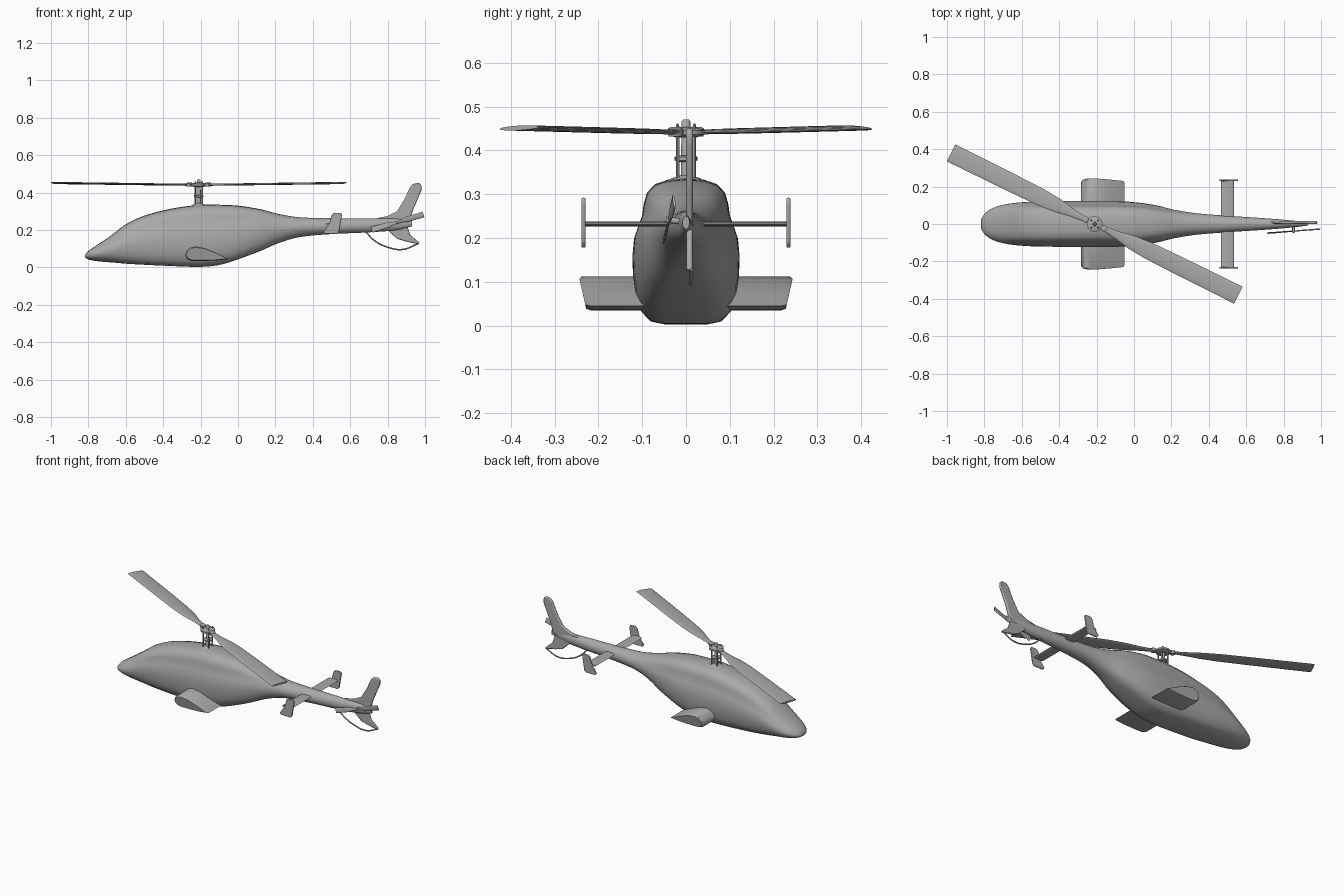
import bpy, bmesh
from math import sin, cos, pi, radians
from mathutils import Vector, Matrix

cube = bpy.data.objects.get("Cube")
if cube:
    bpy.data.objects.remove(cube, do_unlink=True)

grey = bpy.data.materials.new("plain grey")
grey.use_nodes = True
tone = (0.4, 0.4, 0.4, 1)
grey.diffuse_color = tone
grey.node_tree.nodes["Principled BSDF"].inputs["Base Color"].default_value = tone


def finish(name, bm, angle=40, mirror=False, bevel=0):
    bmesh.ops.recalc_face_normals(bm, faces=bm.faces)
    mesh = bpy.data.meshes.new(name)
    bm.to_mesh(mesh)
    bm.free()
    ob = bpy.data.objects.new(name, mesh)
    bpy.context.collection.objects.link(ob)
    mesh.materials.append(grey)
    bpy.ops.object.select_all(action='DESELECT')
    ob.select_set(True)
    bpy.context.view_layer.objects.active = ob
    bpy.ops.object.shade_smooth_by_angle(angle=radians(angle))
    if bevel:
        mod = ob.modifiers.new("soft edge", 'BEVEL')
        mod.width, mod.segments = bevel, 2
    if mirror:
        mod = ob.modifiers.new("mirror", 'MIRROR')
        mod.use_axis = (False, True, False)
    return ob


def add_loft(bm, rings):
    """Skin a list of equal closed rings and cap both ends."""
    loops = [[bm.verts.new(p) for p in ring] for ring in rings]
    for a, b in zip(loops, loops[1:]):
        for i in range(len(a)):
            j = (i + 1) % len(a)
            bm.faces.new((a[i], a[j], b[j], b[i]))
    bm.faces.new(loops[0])
    bm.faces.new(loops[-1])


def loft(name, rings, **kw):
    bm = bmesh.new()
    add_loft(bm, rings)
    return finish(name, bm, **kw)


def plate(name, outline, y, thick, **kw):
    rings = [[(x, y + s * thick / 2, z) for x, z in outline] for s in (-1, 1)]
    return loft(name, rings, **kw)


def turned(name, x, y, profile, sides=20, **kw):
    rings = [[(x + r * cos(2 * pi * i / sides), y + r * sin(2 * pi * i / sides), z)
              for i in range(sides)] for r, z in profile]
    return loft(name, rings, **kw)


def tube(name, points, radius):
    curve = bpy.data.curves.new(name, 'CURVE')
    curve.dimensions = '3D'
    curve.bevel_depth = radius
    curve.use_fill_caps = True
    spline = curve.splines.new('BEZIER')
    spline.bezier_points.add(len(points) - 1)
    for bp, p in zip(spline.bezier_points, points):
        bp.co = p
        bp.handle_left_type = bp.handle_right_type = 'AUTO'
    curve.materials.append(grey)
    ob = bpy.data.objects.new(name, curve)
    bpy.context.collection.objects.link(ob)


def sample(table, x):
    """Smooth interpolation of table rows keyed by their first column."""
    def slope(i, c):
        a, b = table[max(i - 1, 0)], table[min(i + 1, len(table) - 1)]
        return (b[c] - a[c]) / (b[0] - a[0])
    i = max(k for k in range(len(table) - 1) if table[k][0] <= x)
    p, q = table[i], table[i + 1]
    h = q[0] - p[0]
    t = (x - p[0]) / h
    return [p[c] * (1 + 2 * t) * (1 - t) ** 2 + q[c] * t * t * (3 - 2 * t)
            + h * t * (1 - t) * (slope(i, c) * (1 - t) - slope(i + 1, c) * t)
            for c in range(1, len(p))]


# Fuselage stations: x, bottom, top, half width, share of cabin section
stations = [
    (-.817, .052, .068, .025, .1), (-.8, .042, .088, .055, .2),
    (-.75, .033, .122, .088, .3), (-.68, .027, .17, .108, .5),
    (-.6, .02, .23, .117, .7), (-.5, .014, .277, .121, .9),
    (-.35, .007, .315, .122, 1), (-.2, .003, .335, .122, 1),
    (-.1, .013, .335, .122, 1), (0, .043, .33, .117, 1),
    (.12, .088, .311, .1, .8), (.22, .131, .285, .076, .4),
    (.33, .162, .268, .058, 0), (.5, .178, .263, .044, 0),
    (.71, .188, .262, .03, 0), (.85, .2, .26, .018, 0), (.93, .22, .25, .008, 0)]
# Half cabin section, bottom to top: width share, height share
cabin = [(0, 0), (.4, 0), (.66, .02), (.84, .09), (.94, .2), (.99, .33), (1, .46),
         (.97, .58), (.89, .67), (.82, .74), (.79, .82), (.73, .9), (.58, .96),
         (.34, .99), (0, 1)]

rings = []
steps = 70
first, last = stations[0][0], stations[-1][0]
for s in range(steps + 1):
    x = first + (last - first) * (s / steps) ** 1.25
    low, high, wide, k = sample(stations, min(x, last))
    half = []
    for i, (w, t) in enumerate(cabin):
        a = pi * i / (len(cabin) - 1)
        half.append((wide * (k * w + (1 - k) * sin(a)),
                     low + (high - low) * (k * t + (1 - k) * (1 - cos(a)) / 2)))
    rings.append([(x, y, z) for y, z in half]
                 + [(x, -y, z) for y, z in half[-2:0:-1]])
loft("fuselage", rings, angle=60)

# Stub wings with slanted tips
foil = [(-.283, .065), (-.275, .09), (-.258, .105), (-.23, .112), (-.18, .104), (-.11, .075),
        (-.05, .045), (-.11, .037), (-.2, .034), (-.25, .035), (-.273, .045)]
wing = [[(x, .05, z) for x, z in foil],
        [(x, .215 + .3 * (z - .035), z) for x, z in foil],
        [(-.17 + (x + .17) * .94, .228 + .2 * (z - .035), .07 + (z - .07) * .88)
         for x, z in foil]]
loft("stub_wings", wing, mirror=True)

# Horizontal stabiliser with end plates
stab = [(.5 + .034 * cos(2 * pi * i / 12), .232 + .006 * sin(2 * pi * i / 12))
        for i in range(12)]
plate("stabiliser", stab, 0, .46)
plate("stabiliser_end_plates",
      [(.456, .19), (.465, .178), (.53, .178), (.541, .19), (.556, .28),
       (.55, .292), (.515, .292), (.502, .282), (.488, .235)],
      .234, .009, mirror=True, bevel=.003)

# Tail fins and tail guard
plate("upper_fin",
      [(.72, .258), (.8, .275), (.85, .3), (.89, .365), (.92, .43), (.935, .446),
       (.965, .452), (.98, .443), (.98, .41), (.935, .305), (.915, .24), (.85, .215)],
      .008, .016, bevel=.006)
plate("lower_fin",
      [(.78, .22), (.81, .19), (.85, .153), (.9, .138), (.965, .125), (.97, .132),
       (.92, .175), (.905, .22)], .008, .014, bevel=.005)
tube("tail_guard", [(.68, .006, .193), (.73, .01, .143), (.8, .012, .108),
                    (.88, .012, .096), (.965, .012, .128)], .004)


def rotor_blades(name, centre, span, normal, shape, thick, rise=0, twist=0):
    """Two opposite blades; shape lists radius and half chord."""
    ax = Vector(span).normalized()
    side = Vector(normal).cross(ax).normalized()
    frame = Matrix((ax, side, ax.cross(side))).transposed()
    bm = bmesh.new()
    n = 12
    for turn in (0, pi):
        rings = []
        for r, c in shape:
            ring = []
            for i in range(n):
                a = 2 * pi * i / n
                y, z = c * cos(a), thick * sin(a)
                p = Vector((r, y, z + rise * r + twist * y))
                ring.append(Vector(centre) + frame @ (Matrix.Rotation(turn, 3, 'Z') @ p))
            rings.append(ring)
        add_loft(bm, rings)
    finish(name, bm, angle=50)


# Main rotor
hub_x = -.21
rotor_blades("main_rotor_blades", (hub_x, 0, .441), (-.767, .38, 0), (0, 0, 1),
             [(.02, .014), (.08, .016), (.14, .023), (.22, .038), (.32, .046),
              (.5, .049), (.857, .051)], .0055, rise=.012, twist=.05)
turned("rotor_mast", hub_x, 0, [(.045, .325), (.032, .337), (.012, .343),
                                (.01, .465), (.006, .471)])
turned("swash_plate", hub_x, 0, [(.018, .374), (.026, .377), (.026, .385), (.018, .388)])
turned("rotor_hub", hub_x, 0, [(.025, .43), (.042, .436), (.042, .446), (.022, .453)])
for i in range(4):
    a = pi / 4 + i * pi / 2
    turned("pitch_rod", hub_x + .027 * cos(a), .027 * sin(a),
           [(.004, .33), (.004, .455), (.002, .461)], sides=8)
bolt_span = Vector((-.767, .38, 0)).normalized()
for s in (-1, 1):
    p = bolt_span * s * .055
    turned("blade_grip", hub_x + p.x, p.y, [(.015, .432), (.017, .437), (.017, .449),
                                            (.012, .453)], sides=12)

# Tail rotor on the right side
tail_hub = Vector((.853, -.038, .242))
rotor_blades("tail_rotor_blades", tail_hub, (.285, .022, .085), (0, -1, 0),
             [(.005, .007), (.03, .009), (.05, .014), (.145, .016)], .003, twist=.15)
tube("tail_rotor_shaft", [(.853, .01, .235), (.853, -.046, .242)], .007)
